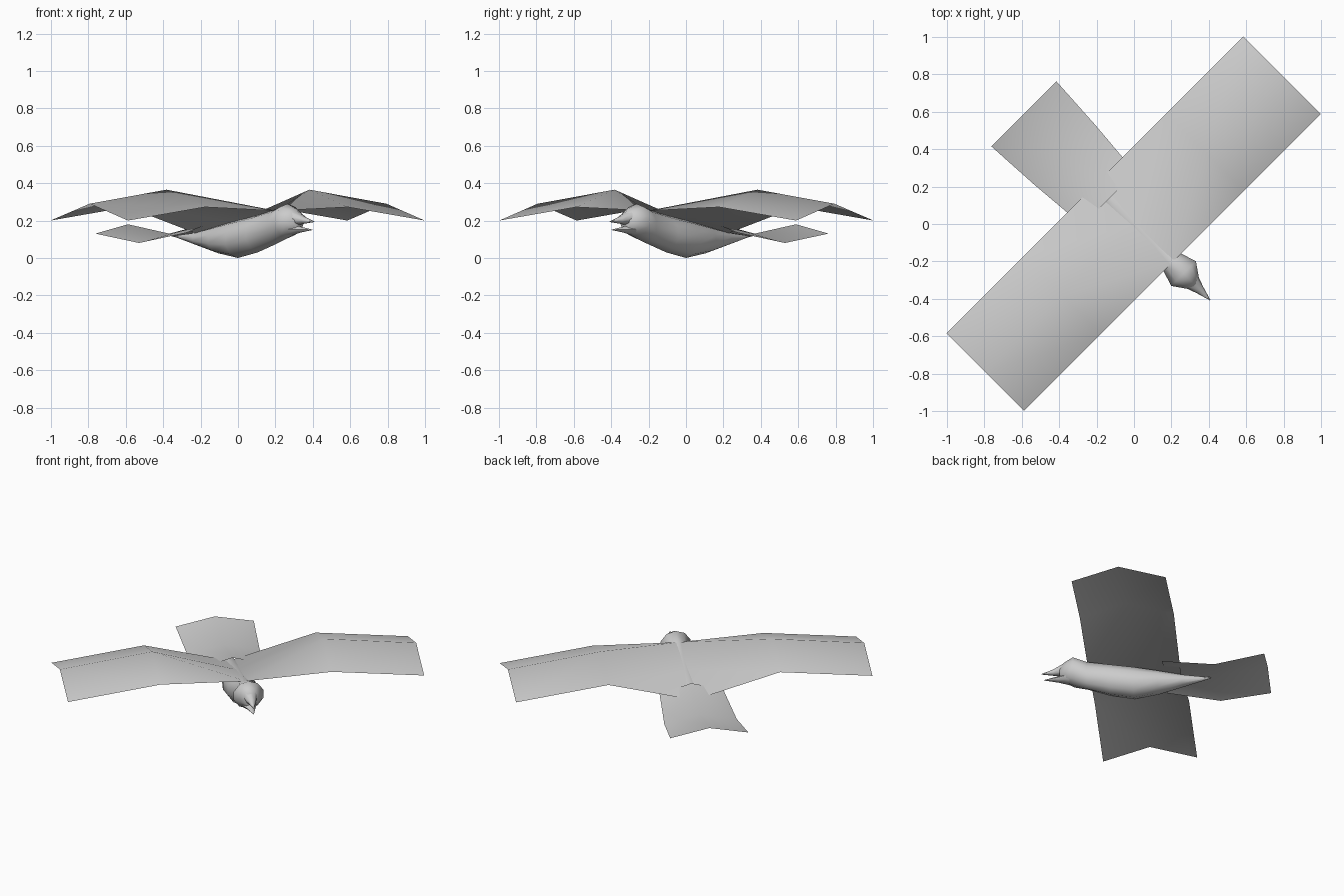
import bpy, bmesh, math

if "Cube" in bpy.data.objects:
    bpy.data.objects.remove(bpy.data.objects["Cube"])

TURN = -math.pi / 4          # the bird flies along local +x, turned towards the front right

grey = bpy.data.materials.new("feather_grey")
grey.diffuse_color = (0.6, 0.6, 0.6, 1)
grey.use_nodes = True
grey.node_tree.nodes["Principled BSDF"].inputs["Base Color"].default_value = grey.diffuse_color


def finish(name, bm, mirror=False, angle=60):
    """Turn a bmesh into a smooth grey object, optionally mirrored across the body."""
    mesh = bpy.data.meshes.new(name)
    bm.to_mesh(mesh)
    bm.free()
    mesh.materials.append(grey)
    ob = bpy.data.objects.new(name, mesh)
    bpy.context.collection.objects.link(ob)
    ob.rotation_euler.z = TURN
    if mirror:
        mod = ob.modifiers.new("mirror", 'MIRROR')
        mod.use_axis = (False, True, False)
        mod.use_clip = True
    bpy.ops.object.select_all(action='DESELECT')
    ob.select_set(True)
    bpy.context.view_layer.objects.active = ob
    bpy.ops.object.shade_smooth_by_angle(angle=math.radians(angle))
    return ob


def loft(name, sections, sides=10):
    """Skin elliptical rings: (x, bottom z, top z, half width)."""
    bm = bmesh.new()
    rings = []
    for x, lo, hi, hw in sections:
        ring = []
        for i in range(sides):
            a = 2 * math.pi * i / sides
            ring.append(bm.verts.new((x, hw * math.sin(a),
                                      (lo + hi) / 2 + (hi - lo) / 2 * math.cos(a))))
        rings.append(ring)
    for a, b in zip(rings, rings[1:]):
        for i in range(sides):
            j = (i + 1) % sides
            bm.faces.new((a[i], a[j], b[j], b[i]))
    bm.faces.new(rings[0])
    bm.faces.new(rings[-1])
    bmesh.ops.recalc_face_normals(bm, faces=bm.faces)
    return finish(name, bm)


def sheet(name, rows, flip_first=False):
    """Thin surface through rows of points, split into triangles."""
    bm = bmesh.new()
    grid = [[bm.verts.new(p) for p in row] for row in rows]
    for r, (a, b) in enumerate(zip(grid, grid[1:])):
        for i in range(len(a) - 1):
            if flip_first and r == 0 and i == 0:
                # fold running from the leading root to the wing crest
                bm.faces.new((a[0], b[0], b[1]))
                bm.faces.new((a[0], b[1], a[1]))
            else:
                bm.faces.new((a[i], b[i], b[i + 1], a[i + 1]))
    bmesh.ops.recalc_face_normals(bm, faces=bm.faces)
    if sum(f.normal.z for f in bm.faces) < 0:
        bmesh.ops.reverse_faces(bm, faces=bm.faces)
    return finish(name, bm, mirror=True)


# body with neck and head, from tail end to face
loft("body", [
    (-0.48, 0.113, 0.118, 0.004),
    (-0.30, 0.065, 0.140, 0.045),
    (-0.15, 0.025, 0.172, 0.080),
    (0.00, 0.000, 0.203, 0.100),
    (0.15, 0.030, 0.230, 0.095),
    (0.29, 0.075, 0.262, 0.070),
    (0.375, 0.105, 0.290, 0.098),
    (0.42, 0.125, 0.270, 0.065),
    (0.46, 0.145, 0.245, 0.036),
])

# open beak
loft("upper_beak", [(0.44, 0.175, 0.255, 0.045),
                    (0.50, 0.183, 0.222, 0.024),
                    (0.575, 0.192, 0.196, 0.002)], 8)
loft("lower_beak", [(0.40, 0.118, 0.185, 0.055),
                    (0.47, 0.135, 0.168, 0.028),
                    (0.56, 0.149, 0.152, 0.002)], 8)

# wings: root, bend and tip, each from leading edge over the crest to trailing edge
sheet("wings", [
    [(0.29, 0, 0.252), (0, 0, 0.196), (-0.295, 0, 0.125)],
    [(0.29, 0.54, 0.272), (0, 0.54, 0.365), (-0.295, 0.54, 0.272)],
    [(0.29, 1.122, 0.20), (0, 1.122, 0.29), (-0.295, 1.122, 0.20)],
], flip_first=True)

# tail fan: front, bend and rear edge, each from centre crest to side
sheet("tail_fan", [
    [(-0.19, 0, 0.192), (-0.19, 0.20, 0.135)],
    [(-0.52, 0, 0.130), (-0.52, 0.228, 0.080)],
    [(-0.832, 0, 0.180), (-0.832, 0.246, 0.130)],
])
